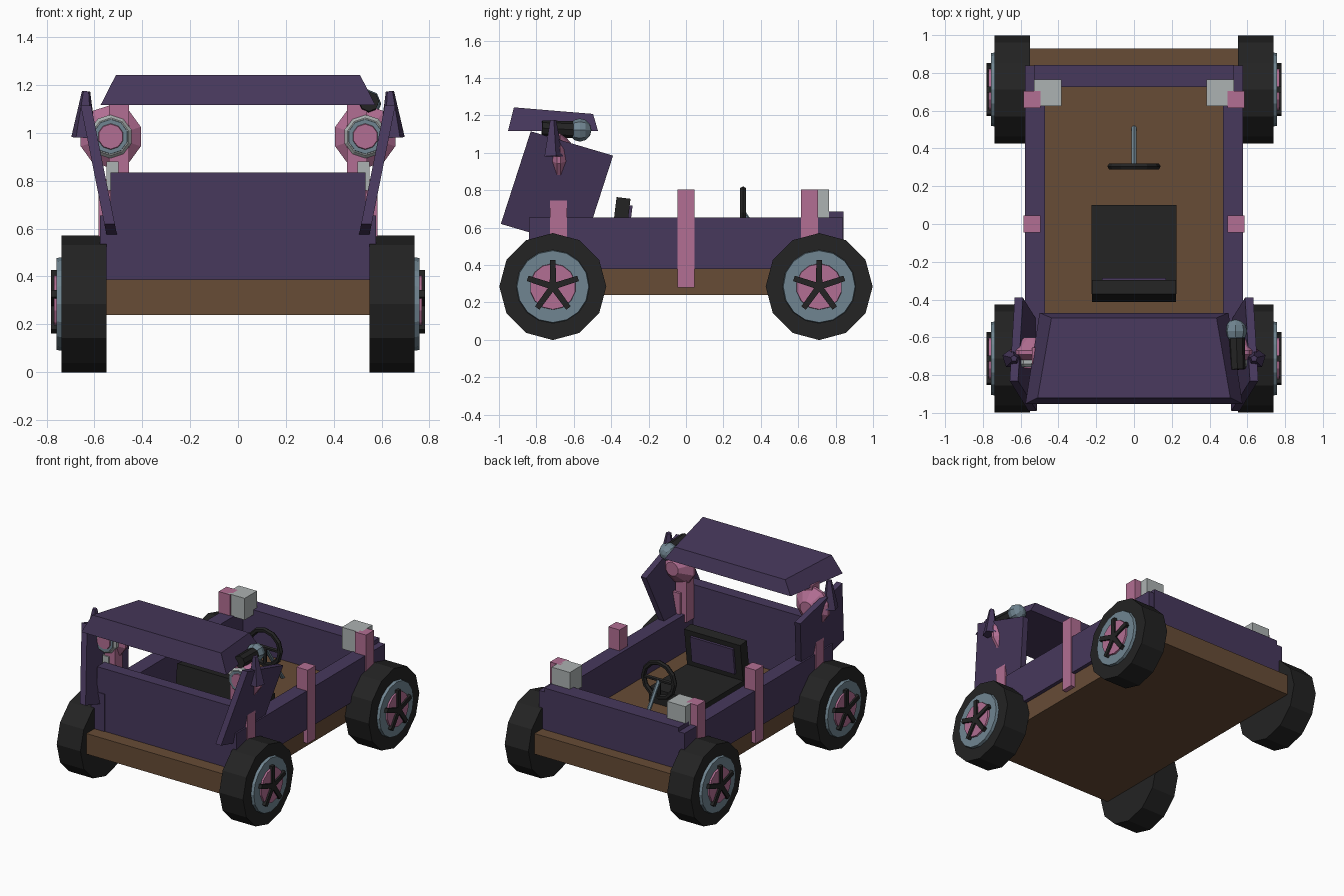
import bpy, bmesh, math
from mathutils import Vector, Matrix

if "Cube" in bpy.data.objects:
    bpy.data.objects.remove(bpy.data.objects["Cube"])


def mat(name, rgb):
    m = bpy.data.materials.new(name)
    lin = [((c / 255 + 0.055) / 1.055) ** 2.4 for c in rgb]
    m.diffuse_color = (*lin, 1)
    m.use_nodes = True
    m.node_tree.nodes["Principled BSDF"].inputs["Base Color"].default_value = m.diffuse_color
    return m


PURPLE = mat("dark purple", (71, 56, 92))
BROWN = mat("wood brown", (103, 76, 54))
PINK = mat("dusty pink", (178, 110, 147))
BLUE = mat("blue grey", (112, 133, 145))
GREY = mat("light grey", (172, 178, 178))
BLACK = mat("rubber black", (35, 35, 35))


def finish(name, bm, m):
    bmesh.ops.recalc_face_normals(bm, faces=bm.faces)
    me = bpy.data.meshes.new(name)
    bm.to_mesh(me)
    bm.free()
    me.materials.append(m)
    ob = bpy.data.objects.new(name, me)
    bpy.context.collection.objects.link(ob)
    return ob


def loft(name, rings, m):
    """Skin closed rings of points, capping both ends."""
    bm = bmesh.new()
    vs = [[bm.verts.new(p) for p in r] for r in rings]
    n = len(vs[0])
    for a, b in zip(vs, vs[1:]):
        for i in range(n):
            j = (i + 1) % n
            bm.faces.new((a[i], a[j], b[j], b[i]))
    bm.faces.new(vs[0])
    bm.faces.new(vs[-1])
    return finish(name, bm, m)


def box(name, x, y, z, m, pitch=0):
    bm = bmesh.new()
    bmesh.ops.create_cube(bm, size=1)
    c = Vector(((x[0] + x[1]) / 2, (y[0] + y[1]) / 2, (z[0] + z[1]) / 2))
    size = (abs(x[1] - x[0]), y[1] - y[0], z[1] - z[0])
    bm.transform(Matrix.Translation(c) @ Matrix.Rotation(math.radians(pitch), 4, 'X')
                 @ Matrix.Diagonal((*size, 1)))
    return finish(name, bm, m)


def lathe(name, centre, axis, profile, m, sides=12):
    """Turned shape: profile is (offset along axis, radius); a vertex points up."""
    c, d = Vector(centre), Vector(axis).normalized()
    u = Vector((0, 0, 1)) if abs(d.z) < 0.9 else Vector((0, 1, 0))
    u = (u - d * u.dot(d)).normalized()
    v = d.cross(u)
    rings = []
    for t, r in profile:
        rings.append([c + d * t + r * (math.cos(a) * u + math.sin(a) * v)
                      for a in (2 * math.pi * i / sides for i in range(sides))])
    return loft(name, rings, m)


def bar(name, a, b, r, m, sides=6):
    a, b = Vector(a), Vector(b)
    return lathe(name, a, b - a, [(0, r), ((b - a).length, r)], m, sides)


# Floor, end walls
box("floor", (-0.55, 0.55), (-0.93, 0.93), (0.24, 0.387), BROWN)
box("front_wall", (-0.533, 0.533), (-0.835, -0.75), (0.38, 0.835), PURPLE)
box("rear_wall", (-0.53, 0.53), (0.725, 0.843), (0.38, 0.685), PURPLE)

# Sloped roof with slanted edges
loft("roof", [
    [(-0.575, -0.952, 1.116), (0.575, -0.952, 1.116), (0.50, -0.47, 1.116), (-0.50, -0.47, 1.116)],
    [(-0.51, -0.92, 1.243), (0.51, -0.92, 1.243), (0.437, -0.497, 1.208), (-0.437, -0.497, 1.208)],
], PURPLE)

for s, side in ((1, "right"), (-1, "left")):
    # Side wall, its posts and the roof post
    box(side + "_wall", (s * 0.47, s * 0.577), (-0.84, 0.84), (0.38, 0.655), PURPLE)
    for y in (-0.682, 0, 0.66):
        box(side + "_post", (s * 0.495, s * 0.584), (y - 0.045, y + 0.045), (0.28, 0.805), PINK)
    box(side + "_roof_post", (s * 0.455, s * 0.54), (-0.742, -0.655), (0.6, 1.13), PINK)
    # Rear corner block
    box(side + "_rear_block", (s * 0.385, s * 0.53), (0.625, 0.765), (0.65, 0.805), GREY)

    # Tilted side fin leaning outwards
    quad = [(-0.99, 0.62), (-0.83, 1.115), (-0.39, 0.985), (-0.55, 0.49)]
    loft(side + "_fin", [[(s * (0.537 + 0.2 * (z - 0.62) + o), y, z) for y, z in quad]
                         for o in (-0.022, 0.022)], PURPLE)
    # Spike on the fin
    lathe(side + "_spike", (s * 0.645, -0.712, 0.98), (-s * 0.05, 0, 1),
          [(0, 0.055), (0.195, 0.018)], PURPLE, 5)

    # Headlight: faceted body, ring, lens and bracket
    hx, hz = s * 0.532, 0.985
    lathe(side + "_headlight", (hx, -0.60, hz), (0, -1, 0),
          [(0, 0.05), (0.07, 0.132), (0.09, 0.132), (0.125, 0.085)], PINK, 10)
    lathe(side + "_light_ring", (hx, -0.71, hz), (0, -1, 0),
          [(0, 0.092), (0.03, 0.092), (0.045, 0.078)], GREY, 10)
    lathe(side + "_light_trim", (hx, -0.75, hz), (0, -1, 0), [(0, 0.075), (0.008, 0.072)], BLUE, 10)
    lathe(side + "_light_lens", (hx, -0.75, hz), (0, -1, 0), [(0, 0.058), (0.014, 0.052)], PINK, 10)
    box(side + "_light_bracket", (s * 0.50, s * 0.55), (-0.75, -0.71), (0.76, 0.88), GREY)

    # Wheels
    for y, end in ((-0.712, "front"), (0.712, "rear")):
        nm, cz = f"{side}_{end}_", 0.285
        lathe(nm + "tire", (s * 0.55, y, cz), (s, 0, 0), [(0, 0.286), (0.188, 0.286)], BLACK, 12)
        lathe(nm + "rim", (s * 0.73, y, cz), (s, 0, 0), [(0, 0.197), (0.028, 0.192)], BLUE, 16)
        lathe(nm + "hub", (s * 0.75, y, cz), (s, 0, 0), [(0, 0.125), (0.02, 0.122)], PINK, 14)
        for k in range(5):
            a = 2 * math.pi * k / 5
            d, w = Vector((0, math.sin(a), math.cos(a))), Vector((0, math.cos(a), -math.sin(a)))
            c = Vector((0, y, cz))
            flat = [c - w * 0.017, c + w * 0.017, c + w * 0.015 + d * 0.142, c - w * 0.015 + d * 0.142]
            loft(nm + "spoke", [[p + Vector((s * x, 0, 0)) for p in flat]
                                for x in (0.755, 0.782)], BLACK)

# Seat with leaning backrest and back pad
box("seat", (-0.225, 0.225), (-0.37, 0.10), (0.38, 0.49), BLACK)
box("seat_back", (-0.222, 0.222), (-0.392, -0.317), (0.42, 0.76), BLACK, -7)
box("seat_back_pad", (-0.17, 0.17), (-0.325, -0.297), (0.53, 0.72), PURPLE, -7)

# Steering wheel with spokes and column
sc = Vector((0, 0.305, 0.68))
bm = bmesh.new()
N, M = 12, 6
grid = []
for i in range(N):
    a = 2 * math.pi * i / N
    d = Vector((math.sin(a), 0, math.cos(a)))
    grid.append([bm.verts.new(sc + d * (0.123 + 0.018 * math.cos(b)) + Vector((0, 0.018 * math.sin(b), 0)))
                 for b in (2 * math.pi * j / M for j in range(M))])
for i in range(N):
    for j in range(M):
        p, q = grid[i], grid[(i + 1) % N]
        bm.faces.new((p[j], p[(j + 1) % M], q[(j + 1) % M], q[j]))
finish("steering_wheel", bm, BLACK)
for deg in (90, 180, 270):
    a = math.radians(deg)
    bar("steering_spoke", sc, sc + Vector((math.sin(a), 0, math.cos(a))) * 0.12, 0.014, BLACK)
bar("steering_column", (0, 0.51, 0.38), sc, 0.014, BLUE)

# Torch on the right fin: black handle and blue-grey ball
lathe("torch_handle", (0.548, -0.77, 1.132), (-0.04, 1, -0.05), [(0, 0.042), (0.2, 0.046)], BLACK, 8)
bm = bmesh.new()
bmesh.ops.create_uvsphere(bm, u_segments=8, v_segments=6, radius=0.062,
                          matrix=Matrix.Translation((0.537, -0.567, 1.122)) @ Matrix.Rotation(math.pi / 2, 4, 'X'))
finish("torch_ball", bm, BLUE)
